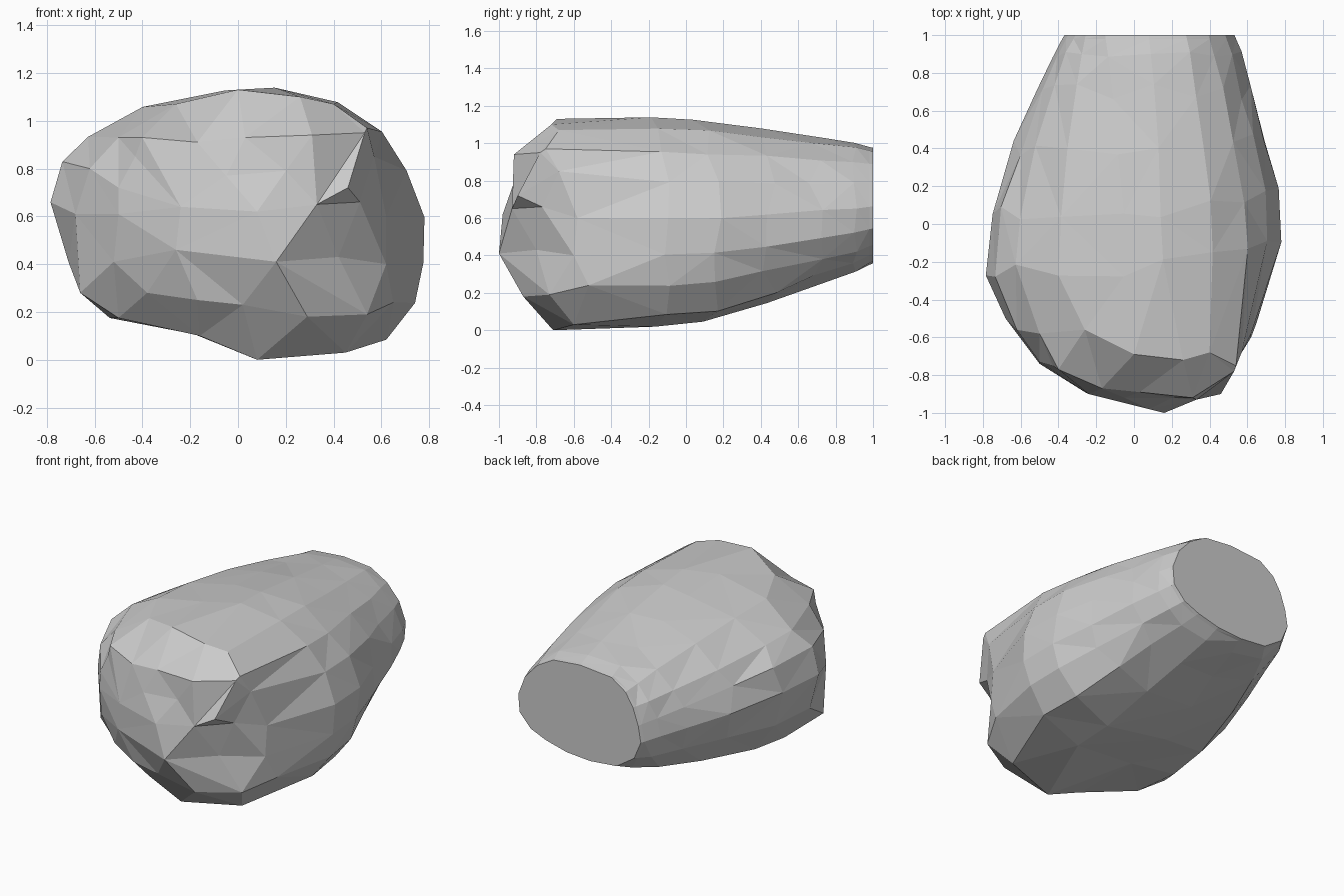
import bpy, bmesh, random

random.seed(4)

# cross-sections (x, z), from the left edge over the top and round underneath
MID = [(-.78, .66), (-.73, .83), (-.63, .93), (-.4, 1.06), (-.05, 1.13), (.15, 1.135),
       (.42, 1.08), (.6, .95), (.71, .79), (.78, .6), (.78, .4), (.74, .24),
       (.62, .08), (.3, .02), (-.18, .11), (-.54, .18), (-.71, .41)]
BACK = [(-.38, .58), (-.36, .69), (-.32, .8), (-.26, .89), (-.15, .96), (.08, .98),
        (.28, .96), (.4, .89), (.49, .79), (.54, .66), (.53, .54), (.45, .45),
        (.34, .4), (.18, .36), (0, .35), (-.2, .37), (-.33, .46)]
# front shoulder and front rim (x, y, z), same point order
SHOULDER = [(-.68, -.5, .61), (-.62, -.56, .8), (-.5, -.58, .93), (-.26, -.56, 1.07),
            (0, -.69, 1.13), (.26, -.72, 1.1), (.4, -.68, 1.07), (.54, -.75, .97),
            (.57, -.68, .85), (.62, -.58, .6), (.62, -.6, .4), (.65, -.52, .24),
            (.45, -.6, .03), (.08, -.71, 0), (-.16, -.7, .1), (-.5, -.56, .175), (-.66, -.5, .28)]
RIM = [(-.5, -.74, .61), (-.5, -.73, .72), (-.43, -.75, .85), (-.4, -.77, .93),
       (-.17, -.87, .91), (.03, -.89, .93), (.31, -.92, .94), (.53, -.78, .95),
       (.46, -.9, .72), (.51, -.77, .66), (.42, -.8, .43), (.54, -.73, .19),
       (.29, -.87, .18), (.02, -.87, .23), (-.17, -.85, .25), (-.38, -.75, .28), (-.52, -.69, .41)]
# bumps on the front face and which rim points run to each
BUMPS = [(-.24, -.9, .64), (-.05, -.92, .77), (.2, -.92, .79),
         (.33, -.93, .65), (.16, -1, .41), (-.26, -.89, .46)]
RUNS = [0, 0, 0, 0, 1, 1, 2, 3, 3, 3, 4, 4, 4, 4, 5, 5, 5]
NOSE = (.08, -.98, .62)


def body_ring(y, t, jitter):
    """Blend from the middle section (t=0) to the back one (t=1)."""
    ring = []
    for (ax, az), (bx, bz) in zip(MID, BACK):
        x, z = ax + (bx - ax) * t, az + (bz - az) * t
        sy = y + .18 * max(x, 0) * max(0, 1 - 1.6 * t) + random.uniform(-3, 3) * jitter
        ring.append((x + random.uniform(-.4, .4) * jitter, sy,
                     z + random.uniform(-.4, .4) * jitter))
    return ring


rings = [[BUMPS[i] for i in RUNS], RIM, SHOULDER]
for y, t, j in [(-.25, 0, .014), (.05, .08, .014), (.4, .36, .014),
                (.7, .66, .014), (.9, .87, .006), (.98, 1, 0), (1, 1.03, 0)]:
    rings.append(body_ring(y, t, j))

# loft the rings and close both ends
bm = bmesh.new()
rows = [[bm.verts.new(p) for p in ring] for ring in rings]
n = len(MID)
for a, b in zip(rows, rows[1:]):
    for i in range(n):
        j = (i + 1) % n
        bm.faces.new((a[i], a[j], b[j], b[i]))
bm.faces.new(rows[-1])
nose = bm.verts.new(NOSE)
for i in range(n):
    bm.faces.new((nose, rows[0][(i + 1) % n], rows[0][i]))

# weld shared bumps, then split into irregular facets
bmesh.ops.remove_doubles(bm, verts=bm.verts, dist=.0005)
quads = [f for f in bm.faces if len(f.verts) == 4]
bmesh.ops.triangulate(bm, faces=quads, quad_method='SHORT_EDGE')
bmesh.ops.recalc_face_normals(bm, faces=bm.faces)

mesh = bpy.data.meshes.new("boulder")
bm.to_mesh(mesh)
bm.free()
boulder = bpy.data.objects.new("boulder", mesh)
bpy.context.collection.objects.link(boulder)
